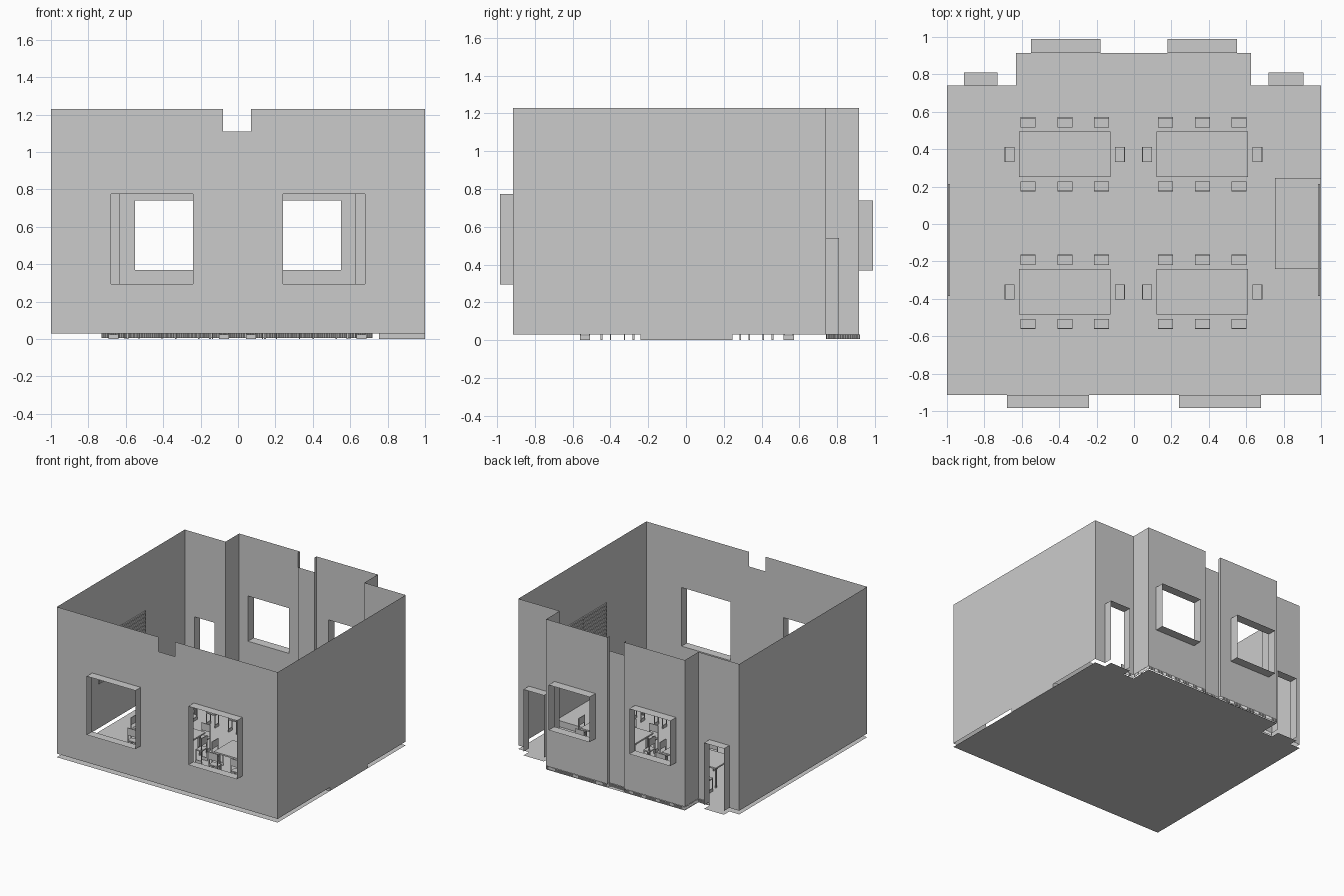
import bpy, bmesh
from mathutils import Vector

cube = bpy.data.objects.get("Cube")
if cube:
    bpy.data.objects.remove(cube, do_unlink=True)

grey = bpy.data.materials.new("plain_grey")
grey.use_nodes = True
colour = (0.6, 0.6, 0.6, 1)
grey.diffuse_color = colour
grey.node_tree.nodes["Principled BSDF"].inputs["Base Color"].default_value = colour

BASE, TOP, NOTCH = 0.03, 1.23, 1.11
FRONT, BACK, STEP, RECESS = -0.915, 0.915, 0.74, 0.89
SLOT = (-0.08, 0.07)


def finish(name, bm):
    bmesh.ops.remove_doubles(bm, verts=bm.verts, dist=0.0001)
    bmesh.ops.dissolve_limit(bm, angle_limit=0.01, verts=bm.verts, edges=bm.edges)
    mesh = bpy.data.meshes.new(name)
    bm.to_mesh(mesh)
    bm.free()
    mesh.materials.append(grey)
    ob = bpy.data.objects.new(name, mesh)
    bpy.context.collection.objects.link(ob)
    return ob


def quad(bm, *points):
    bm.faces.new([bm.verts.new(p) for p in points])


def box(bm, x, y, z):
    """Box from (low, high) ranges."""
    v = [bm.verts.new((a, b, c)) for c in z for b in y for a in x]
    for f in ((0, 2, 3, 1), (4, 5, 7, 6), (0, 1, 5, 4), (2, 6, 7, 3), (0, 4, 6, 2), (1, 3, 7, 5)):
        bm.faces.new([v[i] for i in f])


def wall(bm, start, end, z0=BASE, z1=TOP, holes=()):
    """Upright sheet with rectangular holes given as (x0, x1, z0, z1)."""
    (xa, ya), (xb, yb) = start, end
    if not holes:
        quad(bm, (xa, ya, z0), (xb, yb, z0), (xb, yb, z1), (xa, ya, z1))
        return
    xs = sorted({xa, xb} | {h[0] for h in holes} | {h[1] for h in holes})
    zs = sorted({z0, z1} | {h[2] for h in holes} | {h[3] for h in holes})
    for a, b in zip(xs, xs[1:]):
        for c, d in zip(zs, zs[1:]):
            mx, mz = (a + b) / 2, (c + d) / 2
            if not any(h[0] < mx < h[1] and h[2] < mz < h[3] for h in holes):
                quad(bm, (a, ya, c), (b, ya, c), (b, ya, d), (a, ya, d))


def reveal(bm, hole, y0, y1, sill=True):
    """Thin sleeve around an opening, projecting outwards."""
    a, b, c, d = hole
    wall(bm, (a, y0), (a, y1), c, d)
    wall(bm, (b, y0), (b, y1), c, d)
    for z in ((c, d) if sill else (d,)):
        quad(bm, (a, y0, z), (b, y0, z), (b, y1, z), (a, y1, z))


front_windows = [(-0.68, -0.24, 0.295, 0.775), (0.24, 0.68, 0.295, 0.775)]
back_windows = [(-0.55, -0.18, 0.37, 0.74), (0.18, 0.55, 0.37, 0.74)]
doors = [(-0.91, -0.73, BASE, 0.54), (0.72, 0.905, BASE, 0.54)]

# Floor sheet, stepped at the back, with thresholds in the doorways
bm = bmesh.new()
quad(bm, (-1, FRONT, 0), (1, FRONT, 0), (1, STEP, 0), (-1, STEP, 0))
quad(bm, (-0.63, STEP, 0), (0.625, STEP, 0), (0.625, BACK, 0), (-0.63, BACK, 0))
for a, b, c, d in doors:
    quad(bm, (a, STEP, 0), (b, STEP, 0), (b, 0.81, 0), (a, 0.81, 0))
finish("floor", bm)

# Outer walls
bm = bmesh.new()
notch = (*SLOT, NOTCH, TOP)
wall(bm, (-1, FRONT), (1, FRONT), holes=front_windows + [notch])
finish("front_wall", bm)

bm = bmesh.new()
for x in (-1, 1):
    wall(bm, (x, FRONT), (x, STEP))
finish("side_walls", bm)

bm = bmesh.new()
slot = (*SLOT, BASE, TOP)
wall(bm, (-0.63, BACK), (0.625, BACK), holes=back_windows + [slot])
wall(bm, (SLOT[0], RECESS), (SLOT[1], RECESS), BASE, NOTCH)
for x in SLOT:
    wall(bm, (x, RECESS), (x, BACK))
for x in (-0.63, 0.625):
    wall(bm, (x, STEP), (x, BACK))
wall(bm, (-1, STEP), (-0.63, STEP), holes=doors[:1])
wall(bm, (0.625, STEP), (1, STEP), holes=doors[1:])
finish("back_wall", bm)

# Window and door sleeves
bm = bmesh.new()
for h in front_windows:
    reveal(bm, h, FRONT, -0.985)
for h in back_windows:
    reveal(bm, h, BACK, 0.99)
finish("window_reveals", bm)
bm = bmesh.new()
for h in doors:
    reveal(bm, h, STEP, 0.81, sill=False)
finish("door_reveals", bm)

# Finely ribbed skirting following the back wall
bm = bmesh.new()
path = [(-0.73, STEP), (-0.63, STEP), (-0.63, BACK), (SLOT[0], BACK), (SLOT[0], RECESS)]
path += [(SLOT[1], RECESS), (SLOT[1], BACK), (0.625, BACK), (0.625, STEP), (0.72, STEP)]
for a, b in zip(path, path[1:]):
    a, b = Vector(a), Vector(b)
    along = (b - a).normalized()
    out = Vector((-along.y, along.x)) * 0.005
    n = 2 * max(1, round((b - a).length / 0.014))
    pts = [a.lerp(b, i / n) + out * (i % 2) for i in range(n + 1)]
    for p, q in zip(pts, pts[1:]):
        wall(bm, p, q, 0.005, BASE)
finish("back_skirting", bm)

# Low platform by the side wall
bm = bmesh.new()
box(bm, (0.755, 1), (-0.24, 0.245), (0, 0.05))
finish("platform", bm)

# Slatted wall boards on both side walls
for name, side in (("left_board", 1), ("right_board", -1)):
    bm = bmesh.new()
    span = sorted((side * 0.985, side * 0.995))
    for i in range(12):
        z = 0.4 + i * 0.032
        box(bm, span, (-0.385, 0.215), (z, z + 0.014))
    for y in (-0.385, -0.09, 0.205):
        box(bm, span, (y, y + 0.01), (0.4, 0.77))
    finish(name, bm)

# Tables
table_x, table_y = (-0.37, 0.365), (-0.363, 0.372)
bm = bmesh.new()
for cx in table_x:
    for cy in table_y:
        box(bm, (cx - 0.245, cx + 0.245), (cy - 0.122, cy + 0.122), (0.17, 0.182))
        for sx in (-0.22, 0.22):
            for sy in (-0.085, 0.085):
                x, y = cx + sx, cy + sy
                box(bm, (x - 0.005, x + 0.005), (y - 0.005, y + 0.005), (0, 0.17))
finish("tables", bm)


# Chair with sled sides; its back rest faces the given direction
def chair(bm, cx, cy, direction):
    dx, dy = direction

    def part(u, v, z):
        # u runs across the chair, v runs towards the back rest
        ends = [(cx + a * dy + b * dx, cy - a * dx + b * dy) for a, b in zip(u, v)]
        box(bm, sorted(e[0] for e in ends), sorted(e[1] for e in ends), z)

    part((-0.04, 0.04), (-0.027, 0.027), (0.1, 0.11))
    part((-0.04, 0.04), (0.021, 0.027), (0.15, 0.21))
    for u in ((-0.04, -0.034), (0.034, 0.04)):
        part(u, (-0.027, 0.027), (0, 0.025))
        part(u, (-0.027, -0.021), (0.025, 0.1))
        part(u, (0.021, 0.027), (0.025, 0.21))


bm = bmesh.new()
for cx in table_x:
    for cy in table_y:
        for s in (-1, 1):
            for off in (-0.197, 0, 0.197):
                chair(bm, cx + off, cy + s * 0.172, (0, s))
            chair(bm, cx + s * 0.295, cy, (s, 0))
finish("chairs", bm)
